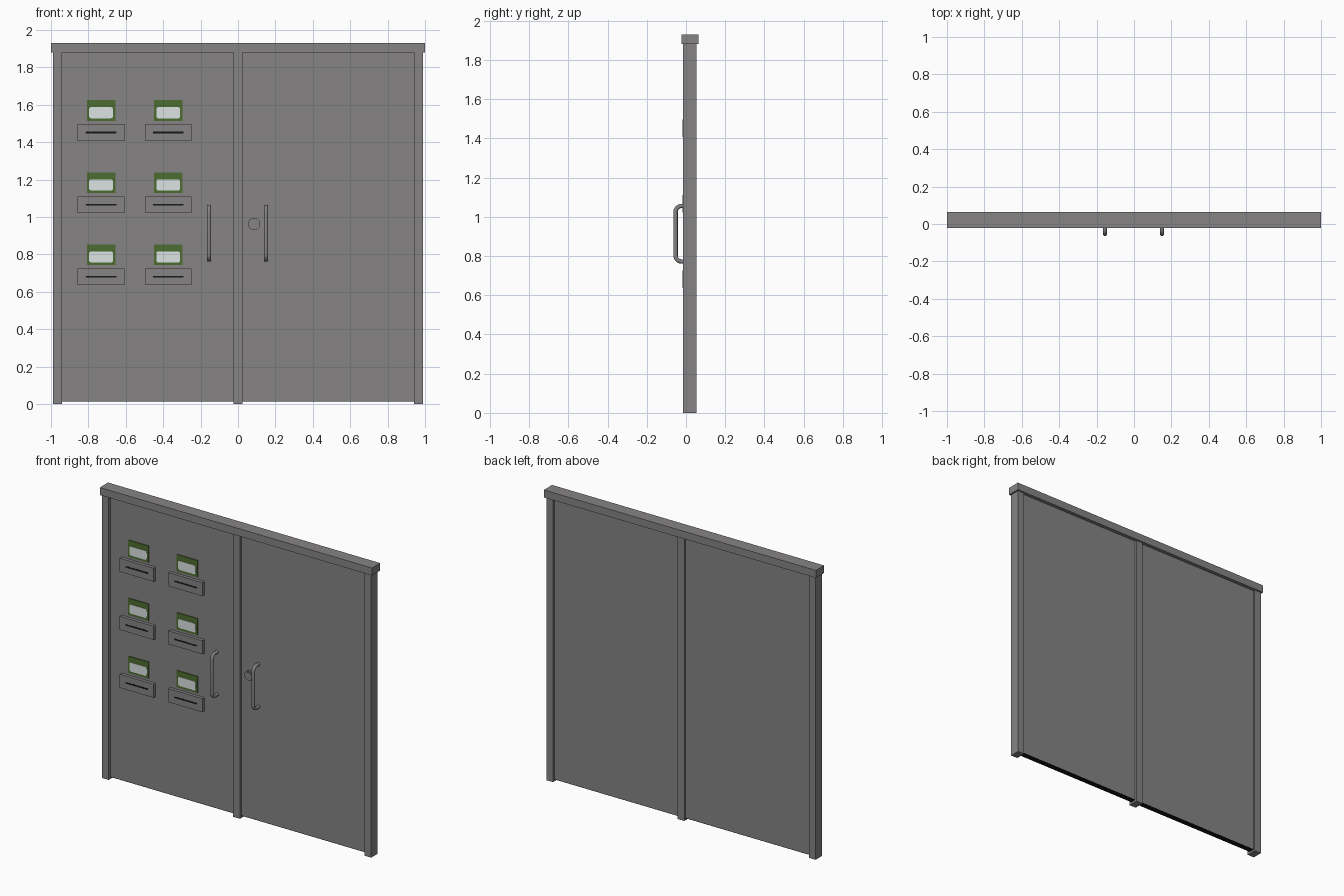
import bpy, bmesh, math
from mathutils import Vector

if "Cube" in bpy.data.objects:
    bpy.data.objects.remove(bpy.data.objects["Cube"])


def material(name, rgb):
    m = bpy.data.materials.new(name)
    m.diffuse_color = (*rgb, 1)
    m.use_nodes = True
    m.node_tree.nodes["Principled BSDF"].inputs["Base Color"].default_value = m.diffuse_color
    return m


GREY = material("grey metal", (0.24, 0.23, 0.23))
GREEN = material("green label", (0.075, 0.15, 0.03))
WHITE = material("white paper", (0.72, 0.76, 0.76))
BLACK = material("black", (0.008, 0.008, 0.008))


def finish(name, bm, mat, smooth=False):
    bmesh.ops.recalc_face_normals(bm, faces=bm.faces)
    me = bpy.data.meshes.new(name)
    bm.to_mesh(me)
    bm.free()
    me.materials.append(mat)
    ob = bpy.data.objects.new(name, me)
    bpy.context.collection.objects.link(ob)
    if smooth:
        bpy.ops.object.select_all(action='DESELECT')
        ob.select_set(True)
        bpy.context.view_layer.objects.active = ob
        bpy.ops.object.shade_smooth_by_angle(angle=math.radians(40))
    return ob


def prism(name, outline, y0, y1, mat, smooth=False):
    """Extrude an (x, z) outline from y0 to y1."""
    bm = bmesh.new()
    face = bm.faces.new([bm.verts.new((x, y0, z)) for x, z in outline])
    new = bmesh.ops.extrude_face_region(bm, geom=[face])["geom"]
    verts = [v for v in new if isinstance(v, bmesh.types.BMVert)]
    bmesh.ops.translate(bm, verts=verts, vec=(0, y1 - y0, 0))
    return finish(name, bm, mat, smooth)


def box(name, x0, x1, y0, y1, z0, z1, mat=GREY):
    return prism(name, [(x0, z0), (x1, z0), (x1, z1), (x0, z1)], y0, y1, mat)


def rounded(cx, cz, w, h, r, n=4):
    pts = []
    for k, (sx, sz) in enumerate([(1, 1), (-1, 1), (-1, -1), (1, -1)]):
        for i in range(n + 1):
            a = math.pi / 2 * (k + i / n)
            pts.append((cx + sx * (w / 2 - r) + r * math.cos(a),
                        cz + sz * (h / 2 - r) + r * math.sin(a)))
    return pts


def handle(name, x, z0, z1, y_wall, y_out, r=0.011, bend=0.03, sides=16):
    # path in the y-z plane: wall, bend, grip, bend, wall
    path = [(y_wall, z0)]
    for zc, a0 in ((z0 + bend, -90), (z1 - bend, 180)):
        for i in range(7):
            a = math.radians(a0 - 15 * i)
            path.append((y_out + bend + bend * math.cos(a), zc + bend * math.sin(a)))
    path.append((y_wall, z1))
    bm = bmesh.new()
    rings = []
    for i, (y, z) in enumerate(path):
        a, b = path[max(i - 1, 0)], path[min(i + 1, len(path) - 1)]
        t = Vector((0, b[0] - a[0], b[1] - a[1])).normalized()
        side = Vector((1, 0, 0))
        up = t.cross(side)
        rings.append([bm.verts.new(Vector((x, y, z)) + r * (math.cos(q) * side + math.sin(q) * up))
                      for q in (2 * math.pi * k / sides for k in range(sides))])
    for a, b in zip(rings, rings[1:]):
        for k in range(sides):
            j = (k + 1) % sides
            bm.faces.new((a[k], a[j], b[j], b[k]))
    bm.faces.new(rings[0])
    bm.faces.new(rings[-1])
    return finish(name, bm, GREY, True)


FACE = 0.003   # front face of the recessed door panels

# frame
box("top_beam", -1, 1, -0.022, 0.064, 1.88, 1.93)
for name, x in (("left_post", -0.965), ("centre_post", 0), ("right_post", 0.965)):
    box(name, x - 0.025, x + 0.025, -0.015, 0.053, 0, 1.88)

# door panels with a dark seal under each
for name, x0, x1 in (("left_door", -0.94, -0.025), ("right_door", 0.025, 0.94)):
    box(name + "_panel", x0, x1, FACE, 0.040, 0.016, 1.88)
    box(name + "_seal", x0, x1, FACE + 0.0005, 0.0395, 0.013, 0.016, BLACK)

# letter slots with labels, two columns of three
for x in (-0.732, -0.373):
    for z in (1.452, 1.066, 0.681):
        box("slot_plate", x - 0.125, x + 0.125, -0.018, FACE, z - 0.045, z + 0.045)
        prism("slot_opening", rounded(x, z, 0.165, 0.010, 0.0045), -0.019, -0.017, BLACK)
        box("label_plate", x - 0.076, x + 0.076, FACE - 0.005, FACE, z + 0.062, z + 0.173, GREEN)
        prism("label_paper", rounded(x, z + 0.106, 0.128, 0.060, 0.012), FACE - 0.007, FACE - 0.004, WHITE)

# pull handles
handle("left_handle", -0.155, 0.772, 1.055, FACE, -0.053)
handle("right_handle", 0.150, 0.772, 1.055, FACE, -0.053)

# round lock: raised ring around a flat core
prism("lock_ring", rounded(0.086, 0.963, 0.066, 0.066, 0.033, 8), -0.008, FACE, GREY, True)
prism("lock_core", rounded(0.086, 0.963, 0.050, 0.050, 0.025, 8), -0.014, -0.008, GREY, True)
